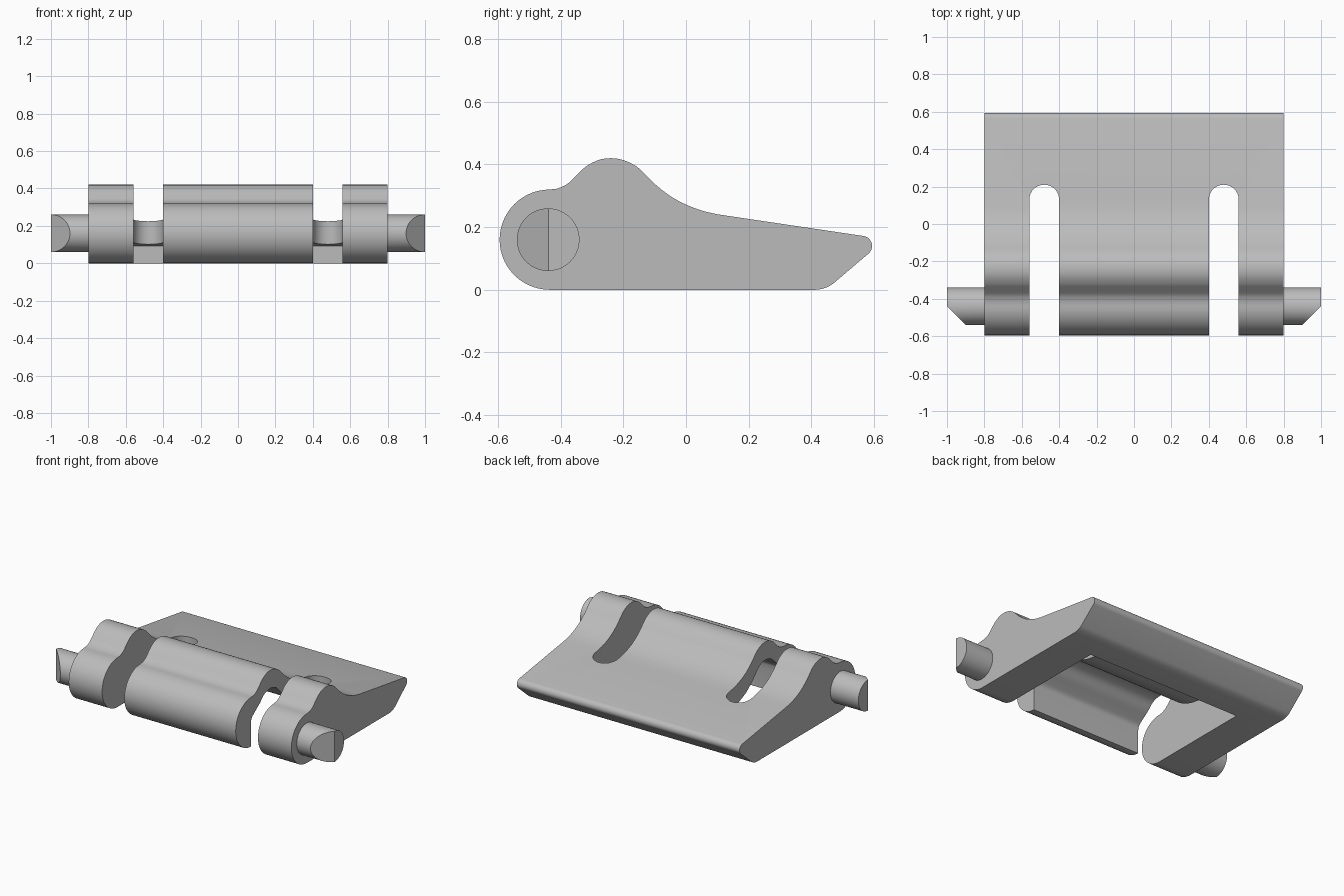
import bpy, bmesh, math
from mathutils import Vector

if "Cube" in bpy.data.objects:
    bpy.data.objects.remove(bpy.data.objects["Cube"])

grey = bpy.data.materials.new("plain grey")
grey.diffuse_color = (0.5, 0.5, 0.5, 1)
grey.use_nodes = True
grey.node_tree.nodes["Principled BSDF"].inputs["Base Color"].default_value = grey.diffuse_color


def smooth_path(pts, steps=4):
    """Catmull-Rom curve through the points."""
    p = [Vector(q) for q in pts]
    p = [2 * p[0] - p[1]] + p + [2 * p[-1] - p[-2]]
    out = []
    for a, b, c, d in zip(p, p[1:], p[2:], p[3:]):
        for i in range(steps):
            t = i / steps
            out.append(0.5 * (2 * b + (c - a) * t + (2 * a - 5 * b + 4 * c - d) * t * t
                              + (3 * b - a - 3 * c + d) * t ** 3))
    return [tuple(v) for v in out] + [tuple(p[-2])]


def arc(cx, cy, r, a0, a1, n):
    angles = [math.radians(a0 + (a1 - a0) * i / n) for i in range(n + 1)]
    return [(cx + r * math.cos(a), cy + r * math.sin(a)) for a in angles]


def prism(name, outline, place, offset):
    """Extrude a 2D outline; place maps each point into 3D."""
    bm = bmesh.new()
    face = bm.faces.new([bm.verts.new(place(*p)) for p in outline])
    ext = bmesh.ops.extrude_face_region(bm, geom=[face])
    bmesh.ops.translate(bm, vec=offset,
                        verts=[v for v in ext["geom"] if isinstance(v, bmesh.types.BMVert)])
    bmesh.ops.recalc_face_normals(bm, faces=bm.faces)
    return finish(name, bm)


def finish(name, bm):
    me = bpy.data.meshes.new(name)
    bm.to_mesh(me)
    bm.free()
    me.materials.append(grey)
    ob = bpy.data.objects.new(name, me)
    bpy.context.collection.objects.link(ob)
    return ob


def shade(ob):
    bpy.ops.object.select_all(action='DESELECT')
    ob.select_set(True)
    bpy.context.view_layer.objects.active = ob
    bpy.ops.object.shade_smooth_by_angle(angle=math.radians(30))


# Side profile: round nose, hump, long ramp, blunt tail
outline = arc(-0.435, 0.16, 0.16, 270, 90, 28)
outline += smooth_path([(-0.41, 0.323), (-0.38, 0.337), (-0.35, 0.365), (-0.32, 0.393),
                        (-0.28, 0.414), (-0.24, 0.42), (-0.20, 0.414), (-0.16, 0.395),
                        (-0.13, 0.368), (-0.10, 0.338), (-0.05, 0.299), (0, 0.272),
                        (0.05, 0.253), (0.1, 0.241)])
outline += arc(0.562, 0.14, 0.032, 82, -52, 10)
outline += arc(0.41, 0.10, 0.10, -52, -90, 8)
body = prism("lever_body", outline, lambda y, z: (-0.8, y, z), (1.6, 0, 0))

# Hollow under the middle, leaving a curved tongue of even thickness
hollow = [(-0.44, -0.1)] + smooth_path([
    (-0.44, 0.14), (-0.432, 0.18), (-0.40, 0.209), (-0.35, 0.245), (-0.30, 0.288),
    (-0.24, 0.302), (-0.18, 0.284), (-0.12, 0.225), (-0.05, 0.169),
    (0.03, 0.133), (0.1, 0.118), (0.27, 0.093)]) + [(0.27, -0.1)]
pocket = prism("pocket_cutter", hollow, lambda y, z: (-0.56, y, z), (1.12, 0, 0))

# Slots that separate the tongue from the two arms
cutters = [pocket]
for side in (-1, 1):
    slot = [(side * 0.48 + 0.08, -0.8)] + arc(side * 0.48, 0.13, 0.08, 0, 180, 20) \
        + [(side * 0.48 - 0.08, -0.8)]
    cutters.append(prism("slot_cutter", slot, lambda x, y: (x, y, -0.2), (0, 0, 0.9)))

for cutter in cutters:
    mod = body.modifiers.new("cut", 'BOOLEAN')
    mod.operation, mod.solver, mod.object = 'DIFFERENCE', 'EXACT', cutter
bpy.context.view_layer.objects.active = body
for mod in list(body.modifiers):
    bpy.ops.object.modifier_apply(modifier=mod.name)
for cutter in cutters:
    bpy.data.objects.remove(cutter)
shade(body)

# Pivot pins with a slanted front corner
for side, label in ((-1, "left"), (1, "right")):
    pin = prism(label + "_pin", arc(-0.44, 0.16, 0.1, 0, 352.5, 47),
                lambda y, z: (side * 0.78, y, z), (side * 0.22, 0, 0))
    bm = bmesh.new()
    bm.from_mesh(pin.data)
    cut = bmesh.ops.bisect_plane(bm, geom=bm.verts[:] + bm.edges[:] + bm.faces[:],
                                 plane_co=(side * 1.0, -0.4385, 0.16),
                                 plane_no=(side, -1, 0), clear_outer=True)
    edges = [e for e in cut["geom_cut"] if isinstance(e, bmesh.types.BMEdge)]
    bmesh.ops.holes_fill(bm, edges=edges)
    bmesh.ops.recalc_face_normals(bm, faces=bm.faces)
    bm.to_mesh(pin.data)
    bm.free()
    shade(pin)
